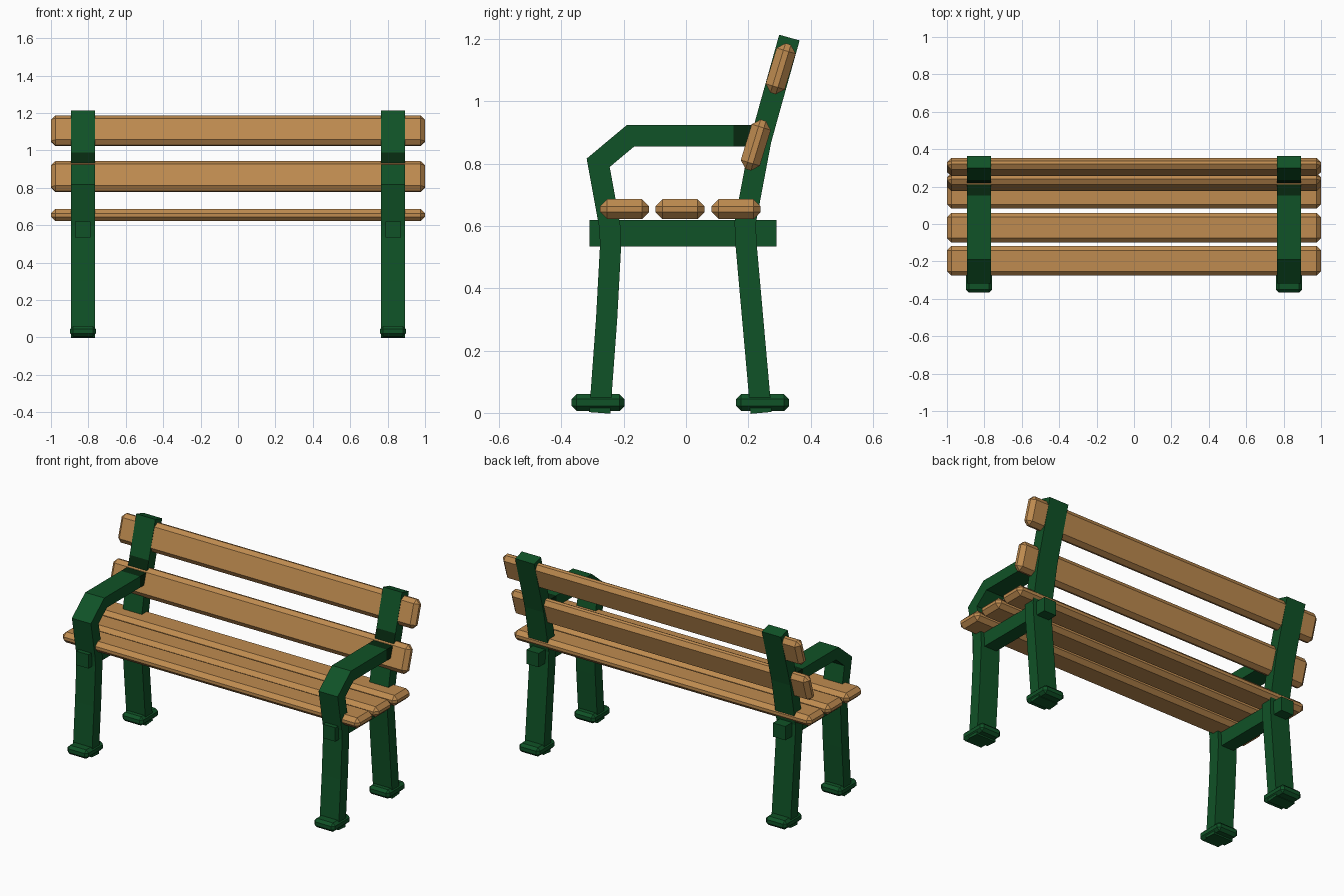
import bpy, bmesh, math
from mathutils import Vector, Matrix

if "Cube" in bpy.data.objects:
    bpy.data.objects.remove(bpy.data.objects["Cube"])


def material(name, rgb):
    m = bpy.data.materials.new(name)
    m.diffuse_color = (*rgb, 1)
    m.use_nodes = True
    m.node_tree.nodes["Principled BSDF"].inputs["Base Color"].default_value = m.diffuse_color
    return m


GREEN = material("green paint", (0.005, 0.085, 0.02))
DARK = material("dark green paint", (0.002, 0.022, 0.005))
WOOD = material("warm wood", (0.52, 0.26, 0.08))


def finish(bm, name, *mats):
    bmesh.ops.recalc_face_normals(bm, faces=bm.faces)
    me = bpy.data.meshes.new(name)
    bm.to_mesh(me)
    bm.free()
    for m in mats:
        me.materials.append(m)
    ob = bpy.data.objects.new(name, me)
    bpy.context.collection.objects.link(ob)
    return ob


def box(name, centre, size, mat, bevel=0.0, tilt=0.0):
    bm = bmesh.new()
    bmesh.ops.create_cube(bm, size=1, matrix=Matrix.Diagonal((*size, 1)))
    if bevel:
        bmesh.ops.bevel(bm, geom=bm.edges[:], offset=bevel, segments=1,
                        affect='EDGES', clamp_overlap=True)
    bm.transform(Matrix.Translation(centre) @ Matrix.Rotation(tilt, 4, 'X'))
    return finish(bm, name, mat)


def bar(name, x, path, width, depth, is_dark):
    """Rectangular bar swept along a (y, z) path with mitred corners."""
    pts = [Vector(p) for p in path]
    bm = bmesh.new()
    rings = []
    for i, p in enumerate(pts):
        a = (p - pts[i - 1]).normalized() if i else None
        b = (pts[i + 1] - p).normalized() if i < len(pts) - 1 else None
        a, b = a or b, b or a
        t = (a + b).normalized()
        n = Vector((-t.y, t.x)) * depth / 2 / t.dot(a)
        rings.append([bm.verts.new((x + sx * width / 2, p.x + s * n.x, p.y + s * n.y))
                      for sx, s in ((-1, -1), (1, -1), (1, 1), (-1, 1))])
    for r, q in zip(rings, rings[1:]):
        for k in range(4):
            bm.faces.new((r[k], r[(k + 1) % 4], q[(k + 1) % 4], q[k]))
    bm.faces.new(rings[0])
    bm.faces.new(rings[-1])
    bmesh.ops.recalc_face_normals(bm, faces=bm.faces)
    for f in bm.faces:
        f.material_index = int(is_dark(f))
    return finish(bm, name, GREEN, DARK)


# Cast side frames
FRONT = [(-.277, 0), (-.255, .3), (-.242, .54), (-.245, .6), (-.282, .803),
         (-.178, .89), (.152, .89), (.235, .89)]
BACK = [(.241, 0), (.193, .54), (.19, .61), (.24, .875), (.269, .98), (.332, 1.205)]

for side, sx in (("left", -1), ("right", 1)):
    x = sx * 0.829
    # front leg running up into the armrest, dark where it joins the back post
    bar(f"{side}_front_leg_and_armrest", x, FRONT, .128, .068,
        lambda f: f.calc_center_median().y > .16)
    # rear leg and backrest post, dark on the joint above the armrest
    bar(f"{side}_rear_leg_and_back_post", x, BACK, .128, .068,
        lambda f: f.normal.y < -.5 and .88 < f.calc_center_median().z < .98)
    # seat rail
    box(f"{side}_seat_rail", (x, -.01, .577), (.083, .6, .084), GREEN)
    # feet
    for part, y in (("front", -.282), ("rear", .246)):
        box(f"{side}_{part}_foot", (x, y, .033), (.14, .17, .054), GREEN, .016)

# Seat slats
for i, y in enumerate((-.197, -.019, .161)):
    box(f"seat_slat_{i + 1}", (0, y, .654), (2, .158, .064), WOOD, .023)

# Backrest slats
for i, (y, z) in enumerate(((.224, .86), (.304, 1.105))):
    box(f"back_slat_{i + 1}", (0, y, z), (2, .064, .166), WOOD, .023,
        tilt=-math.radians(17))
